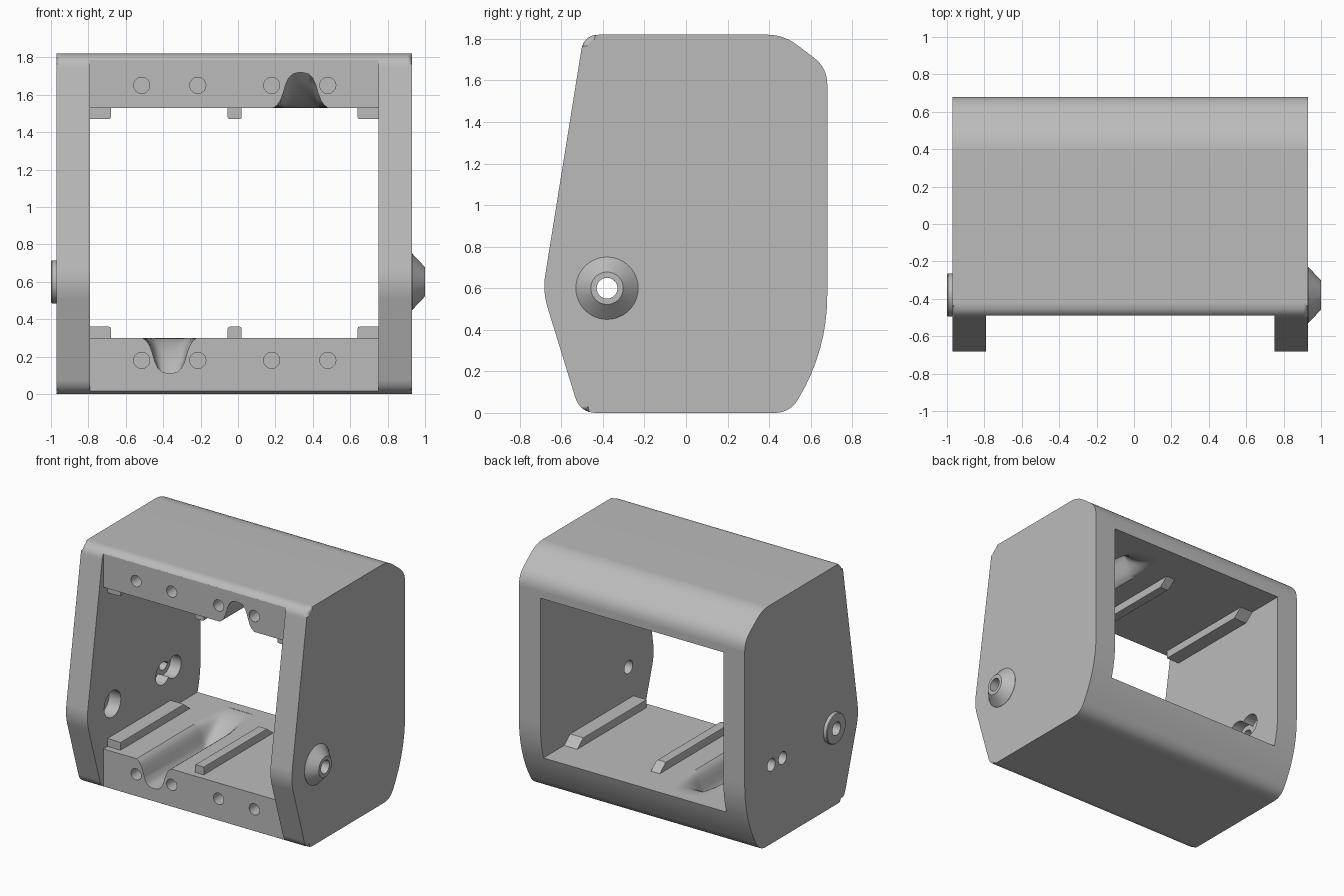
import bpy, bmesh, math
from mathutils import Vector

if "Cube" in bpy.data.objects:
    bpy.data.objects.remove(bpy.data.objects["Cube"])

grey = bpy.data.materials.new("plain grey")
grey.use_nodes = True
grey.diffuse_color = (0.5, 0.5, 0.5, 1)
grey.node_tree.nodes["Principled BSDF"].inputs["Base Color"].default_value = (0.5, 0.5, 0.5, 1)

LEFT, RIGHT = 0.75, -0.79            # inner faces of the side walls
FLOOR, CEILING = 0.30, 1.53          # inner faces of the beams


def finish(name, bm):
    bmesh.ops.recalc_face_normals(bm, faces=bm.faces)
    mesh = bpy.data.meshes.new(name)
    bm.to_mesh(mesh)
    bm.free()
    mesh.materials.append(grey)
    ob = bpy.data.objects.new(name, mesh)
    bpy.context.collection.objects.link(ob)
    return ob


def activate(ob):
    bpy.ops.object.select_all(action='DESELECT')
    ob.select_set(True)
    bpy.context.view_layer.objects.active = ob


def loft(name, sections):
    """Skin a row of equal closed sections and cap the ends."""
    bm = bmesh.new()
    rings = [[bm.verts.new(p) for p in s] for s in sections]
    n = len(rings[0])
    for a, b in zip(rings, rings[1:]):
        for i in range(n):
            bm.faces.new((a[i], a[(i + 1) % n], b[(i + 1) % n], b[i]))
    bm.faces.new(rings[0])
    bm.faces.new(rings[-1])
    return bm


def box(name, x0, x1, y0, y1, z0, z1):
    return finish(name, loft(name, [[(x, y0, z0), (x, y1, z0), (x, y1, z1), (x, y0, z1)]
                                    for x in (x0, x1)]))


def rod(name, start, end, r, sides=32):
    """Cylinder between two points along x or y."""
    start, end = Vector(start), Vector(end)
    side = (end - start).normalized().cross(Vector((0, 0, 1)))
    circle = [side * r * math.cos(t) + Vector((0, 0, r * math.sin(t)))
              for t in (math.tau * i / sides for i in range(sides))]
    return finish(name, loft(name, [[c + p for p in circle] for c in (start, end)]))


def collar(name, profile, y, z, sides=48):
    """Revolve a closed (x, radius) loop around an x axis."""
    bm = bmesh.new()
    verts = [bm.verts.new((x, y, z + r)) for x, r in profile]
    edges = [bm.edges.new((v, verts[i - 1])) for i, v in enumerate(verts)]
    bmesh.ops.spin(bm, geom=verts + edges, cent=(0, y, z), axis=(1, 0, 0),
                   angle=math.tau, steps=sides, use_merge=True)
    bmesh.ops.remove_doubles(bm, verts=bm.verts, dist=1e-4)
    return finish(name, bm)


def rounded(corners, steps=8):
    """Round each (y, z, reach) corner of an outline."""
    out = []
    for i, (y, z, r) in enumerate(corners):
        p = Vector((y, z))
        a = p + (Vector(corners[i - 1][:2]) - p).normalized() * r
        b = p + (Vector(corners[(i + 1) % len(corners)][:2]) - p).normalized() * r
        for k in range(steps + 1):
            t = k / steps
            out.append(a * (1 - t) ** 2 + p * 2 * t * (1 - t) + b * t * t)
    return out


# Housing: rounded side outline, softened rim except along the front arms
outline = rounded([(-0.51, 0, 0.08), (-0.69, 0.585, 0.08), (-0.492, 1.82, 0.075),
                   (0.47, 1.82, 0.08), (0.68, 1.66, 0.08), (0.68, 0.3, 0.27),
                   (0.5, 0, 0.075)])
bm = loft("housing", [[(x, p.x, p.y) for p in outline] for x in (-0.97, 0.93)])
rim = [e for e in bm.edges if abs(e.verts[0].co.x - e.verts[1].co.x) < 1e-5
       and min(v.co.y for v in e.verts) > -0.5]
bmesh.ops.bevel(bm, geom=rim, offset=0.025, segments=4, profile=0.5, affect='EDGES')
housing = finish("housing", bm)

# Cutters: through opening and set-back beam fronts
cutters = [box("opening_cutter", RIGHT, LEFT, -1, 1, FLOOR, CEILING),
           box("front_cutter", RIGHT, LEFT, -1, -0.49, -0.1, 2)]

# Cutters: screw holes in both beams
for z in (0.18, 1.65):
    for x in (-0.515, -0.215, 0.18, 0.48):
        cutters.append(rod("screw_cutter", (x, -0.6, z), (x, -0.25, z), 0.043))

# Cutters: pivot bore, pin holes and their inner recesses
AXLE = (-0.38, 0.6)
cutters.append(rod("bore_cutter", (-1.1, *AXLE), (1.1, *AXLE), 0.05))
cutters.append(rod("bore_recess_cutter", (-0.89, *AXLE), (-0.7, *AXLE), 0.1))
for y in (0.225, 0.36):
    cutters.append(rod("pin_cutter", (-1.1, y, 0.6), (-0.7, y, 0.6), 0.048))
    cutters.append(rod("pin_recess_cutter", (-0.88, y, 0.6), (-0.7, y, 0.6), 0.085))

# Cutters: bell-shaped cable channels that ramp out towards the back
half = [(0.145, -0.04), (0.145, 0), (0.125, 0.015), (0.108, 0.04), (0.093, 0.08),
        (0.08, 0.125), (0.064, 0.16), (0.042, 0.181), (0.015, 0.188)]
bell = half + [(-w, d) for w, d in reversed(half)]
ramp = [(-0.7, 1)] + [(0.2 + 0.36 * k / 8, max((1 - k / 8) ** 2, 0.01)) for k in range(9)]
for x, z, up in ((-0.365, FLOOR, -1), (0.335, CEILING, 1)):
    sections = [[(x + w, y, z + up * d * (s if d > 0 else 1)) for w, d in bell]
                for y, s in ramp]
    cutters.append(finish("channel_cutter", loft("channel_cutter", sections)))

for cutter in cutters:
    cutter.hide_render = True
    mod = housing.modifiers.new("cut", 'BOOLEAN')
    mod.operation, mod.solver, mod.object = 'DIFFERENCE', 'EXACT', cutter
    activate(housing)
    bpy.ops.object.modifier_apply(modifier=mod.name)
    bpy.data.objects.remove(cutter)

# Pivot collars: cone on the left wall, flat ring on the right wall
cone = collar("pivot_cone", [(0.925, 0.05), (0.925, 0.15), (0.932, 0.15), (1, 0.078), (1, 0.05)], *AXLE)
ring = collar("pivot_ring", [(-0.965, 0.05), (-0.965, 0.115), (-0.995, 0.115),
                             (-1, 0.11), (-1, 0.05)], *AXLE)

# Guide rails with sloped back ends, on floor and ceiling
for label, z, up in (("floor", FLOOR, 1), ("ceiling", CEILING, -1)):
    for part, x0, x1 in (("right", RIGHT, -0.68), ("middle", -0.055, 0.02), ("left", 0.64, LEFT)):
        side = [(-0.44, -0.005), (0.40, -0.005), (0.32, 0.06), (-0.44, 0.06)]
        rail = loft("rail", [[(x, y, z + up * h) for y, h in side] for x in (x0, x1)])
        tops = [e for e in rail.edges if all(abs(v.co.z - z) > 0.05 for v in e.verts)
                and abs(e.verts[0].co.y - e.verts[1].co.y) > 0.1
                and RIGHT < e.verts[0].co.x < LEFT - 0.001]
        bmesh.ops.bevel(rail, geom=tops, offset=0.01, segments=2, profile=0.5, affect='EDGES')
        finish(f"{label}_rail_{part}", rail)

# Smooth shading with crisp edges
for ob in [o for o in bpy.context.collection.objects if o.type == 'MESH' and grey.name in o.data.materials]:
    activate(ob)
    bpy.ops.object.shade_smooth_by_angle(angle=math.radians(30))
    ob.modifiers.new("even_normals", 'WEIGHTED_NORMAL').keep_sharp = True
